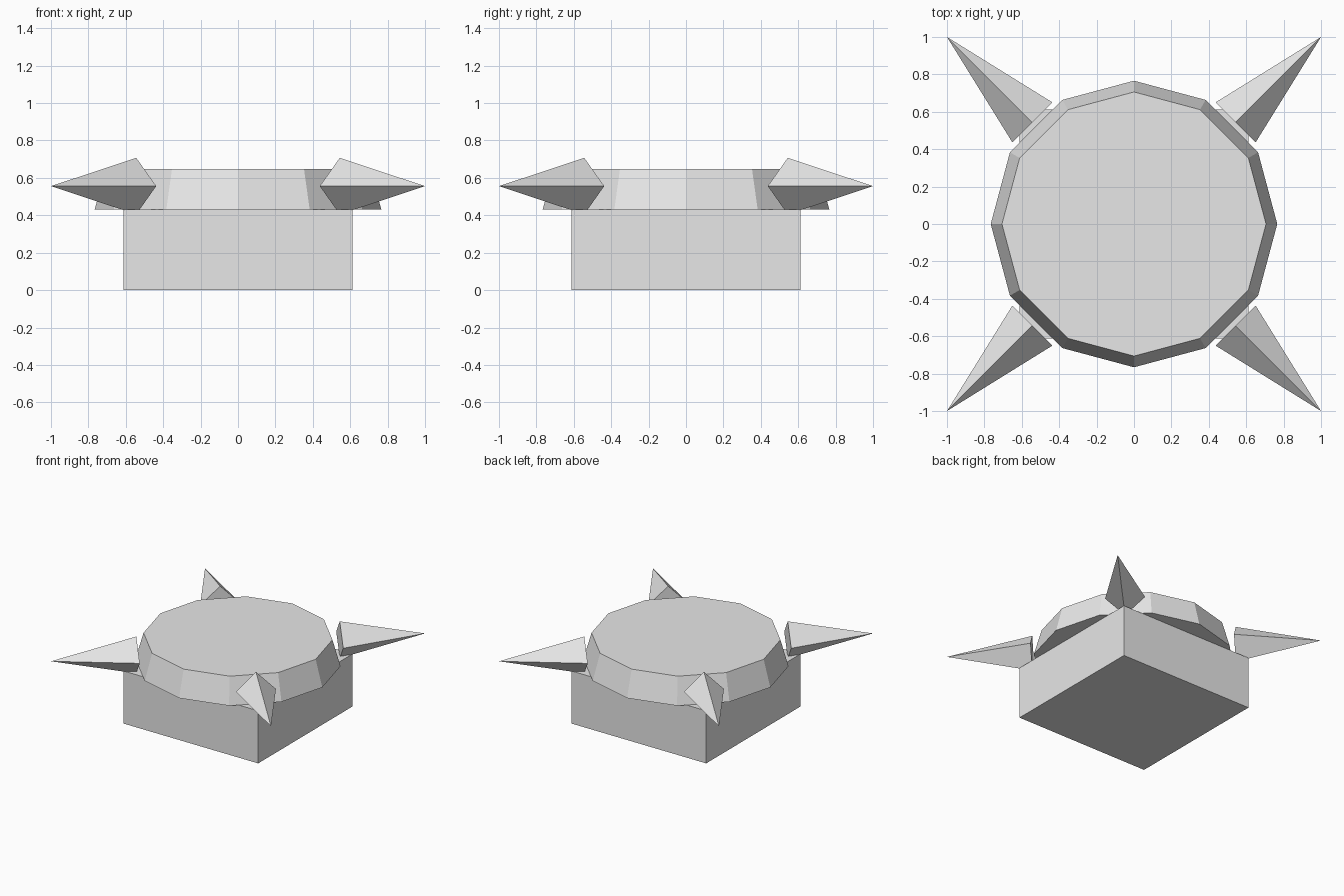
import bpy
import math

if "Cube" in bpy.data.objects:
    bpy.data.objects.remove(bpy.data.objects["Cube"])

grey = bpy.data.materials.new("plain_grey")
grey.diffuse_color = (0.8, 0.8, 0.8, 1)
grey.use_nodes = True
grey.node_tree.nodes["Principled BSDF"].inputs["Base Color"].default_value = grey.diffuse_color


def make_part(name, verts, faces):
    mesh = bpy.data.meshes.new(name)
    mesh.from_pydata(verts, [], faces)
    mesh.materials.append(grey)
    obj = bpy.data.objects.new(name, mesh)
    bpy.context.collection.objects.link(obj)
    return obj


def frustum(name, sides, start, r_low, r_high, z_low, z_high):
    """Closed prism or tapered disc with its first corner at the start angle."""
    verts = []
    for r, z in ((r_low, z_low), (r_high, z_high)):
        for i in range(sides):
            a = start + math.tau * i / sides
            verts.append((r * math.cos(a), r * math.sin(a), z))
    faces = [(i, (i + 1) % sides, (i + 1) % sides + sides, i + sides) for i in range(sides)]
    faces += [tuple(reversed(range(sides))), tuple(range(sides, 2 * sides))]
    return make_part(name, verts, faces)


# Square base block
corner = 0.612 * math.sqrt(2)
frustum("base_block", 4, math.pi / 4, corner, corner, 0, 0.432)

# Tapered twelve-sided cap
frustum("cap", 12, 0, 0.766, 0.706, 0.432, 0.647)

# Four-sided spikes pointing out over each corner
spike_z, spike_r = 0.556, 0.151
inner, tip = 0.544 * math.sqrt(2), math.sqrt(2)
for k, place in enumerate(("back_right", "back_left", "front_left", "front_right")):
    spike = make_part(
        "spike_" + place,
        [(inner, -spike_r, 0), (inner, 0, spike_r), (inner, spike_r, 0),
         (inner, 0, -spike_r), (tip, 0, 0)],
        [(0, 1, 2, 3), (1, 0, 4), (2, 1, 4), (3, 2, 4), (0, 3, 4)])
    spike.location.z = spike_z
    spike.rotation_euler.z = math.pi / 4 + k * math.pi / 2
    # Face winding pointing outward
    spike.data.flip_normals()
    if spike.data.polygons[0].normal.x > 0:
        spike.data.flip_normals()
